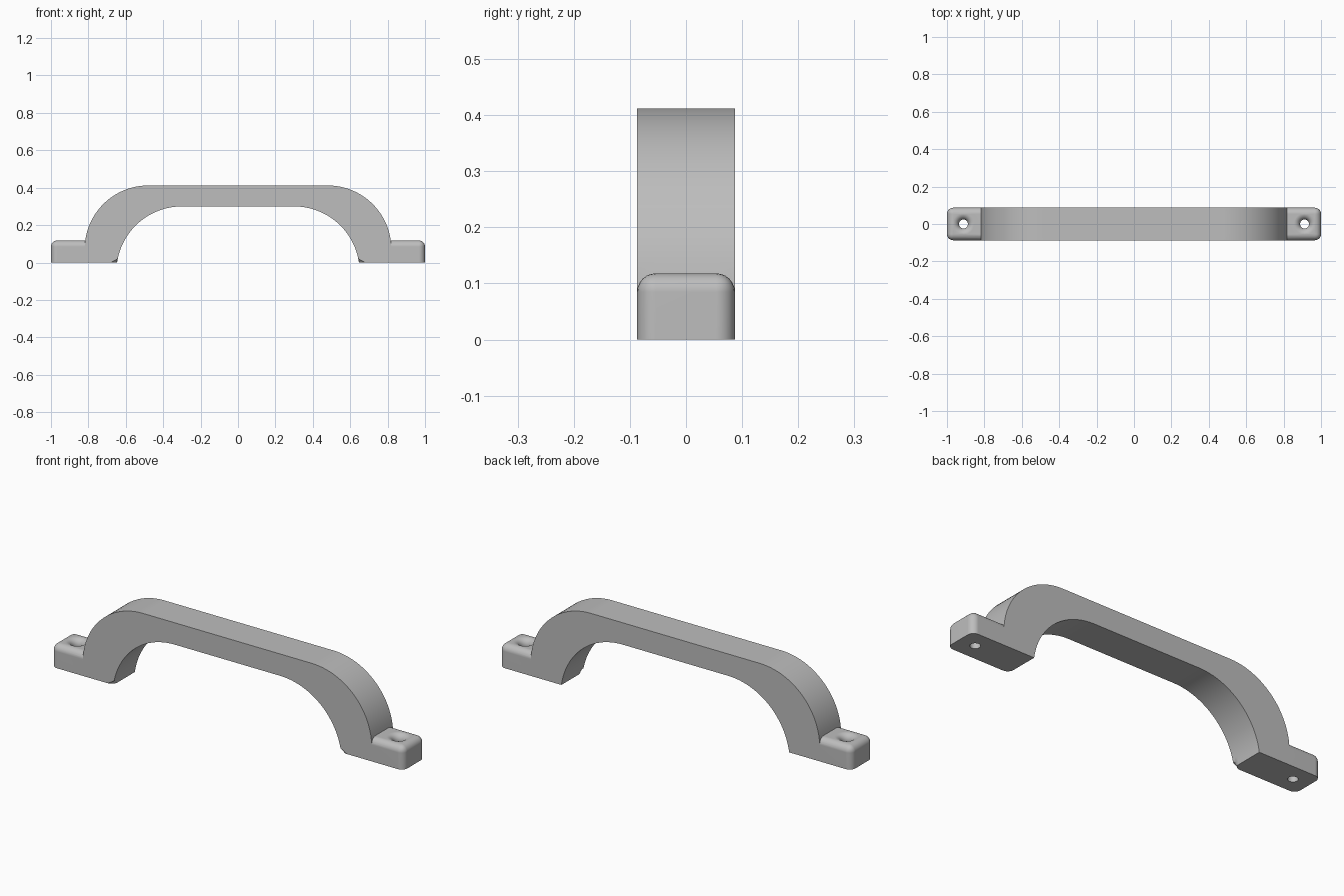
import bpy, bmesh
from math import sin, cos, pi, asin

HALF = 0.087      # half the depth of the handle
FILLET = 0.033    # rounded edge radius
PAD_TOP = 0.118

if "Cube" in bpy.data.objects:
    bpy.data.objects.remove(bpy.data.objects["Cube"], do_unlink=True)

grey = bpy.data.materials.new("satin_grey")
grey.use_nodes = True
colour = (0.51, 0.51, 0.51, 1)
grey.diffuse_color = colour
grey.node_tree.nodes["Principled BSDF"].inputs["Base Color"].default_value = colour


def make_object(name, bm):
    bmesh.ops.recalc_face_normals(bm, faces=bm.faces)
    mesh = bpy.data.meshes.new(name)
    bm.to_mesh(mesh)
    bm.free()
    mesh.materials.append(grey)
    obj = bpy.data.objects.new(name, mesh)
    bpy.context.collection.objects.link(obj)
    return obj


def round_edges(bm, edges):
    bmesh.ops.bevel(bm, geom=edges, offset=FILLET, offset_type='OFFSET',
                    segments=6, profile=0.5, affect='EDGES', clamp_overlap=False)


def arc(cx, cz, r, start, end, steps):
    angles = [start + (end - start) * i / steps for i in range(steps + 1)]
    return [(cx + r * cos(a), cz + r * sin(a)) for a in angles]


def mirrored(half):
    return half + [(-x, z) for x, z in reversed(half)]


def build_grip():
    outer = mirrored([(0.82, 0)] + arc(0.48, 0.072, 0.34, 0, pi / 2, 24))
    inner = mirrored(arc(0.3, -0.05, 0.35, asin(0.05 / 0.35), pi / 2, 24))
    bm = bmesh.new()
    rings = []
    for y in (-HALF, HALF):
        out_v = [bm.verts.new((x, y, z)) for x, z in outer]
        in_v = [bm.verts.new((x, y, z)) for x, z in inner]
        loop = out_v + in_v[::-1]
        bm.faces.new(loop)
        rings.append((out_v, in_v, loop))
    front, back = rings[0][2], rings[1][2]
    for i in range(len(front)):
        j = (i + 1) % len(front)
        bm.faces.new((front[i], front[j], back[j], back[i]))
    # Round both outer edges, and the inner edge at the front only
    chains = (rings[0][0], rings[1][0], rings[0][1])
    edges = [bm.edges.get((a, b)) for c in chains for a, b in zip(c, c[1:])]
    round_edges(bm, edges)
    return make_object("handle", bm)


def build_pad(side):
    bm = bmesh.new()
    bmesh.ops.create_cube(bm, size=1)
    for v in bm.verts:
        v.co.x = side * (0.86 + 0.28 * v.co.x * side)
        v.co.y *= 2 * HALF
        v.co.z = PAD_TOP * (v.co.z + 0.5)
    edges = []
    for e in bm.edges:
        a, b = e.verts[0].co, e.verts[1].co
        at_end = min(abs(a.x), abs(b.x)) > 0.99
        on_top = min(a.z, b.z) > 0.1
        along_x = abs(a.x - b.x) > 0.1
        upright = abs(a.z - b.z) > 0.05
        if (on_top and (at_end or along_x)) or (at_end and upright):
            edges.append(e)
    round_edges(bm, edges)
    return make_object("mounting_pad", bm)


def build_hole(side):
    # Straight shaft that flares out in a rounded lip at the top
    lip = arc(0.024 + FILLET, PAD_TOP - FILLET, FILLET, pi, pi / 2, 6)
    profile = [(0.024, -0.05)] + lip + [(lip[-1][0], 0.2)]
    bm = bmesh.new()
    n = 32
    rings = [[bm.verts.new((side * 0.912 + r * cos(2 * pi * i / n),
                            r * sin(2 * pi * i / n), z)) for i in range(n)]
             for r, z in profile]
    for low, high in zip(rings, rings[1:]):
        for i in range(n):
            j = (i + 1) % n
            bm.faces.new((low[i], low[j], high[j], high[i]))
    bm.faces.new(rings[0])
    bm.faces.new(rings[-1])
    return make_object("screw_hole_cutter", bm)


handle = build_grip()
bpy.ops.object.select_all(action='DESELECT')
handle.select_set(True)
bpy.context.view_layer.objects.active = handle

# Fuse the pads to the grip, then cut the screw holes
for side in (-1, 1):
    for tool, operation in ((build_pad(side), 'UNION'), (build_hole(side), 'DIFFERENCE')):
        mod = handle.modifiers.new("join", 'BOOLEAN')
        mod.operation, mod.object, mod.solver = operation, tool, 'EXACT'
        bpy.ops.object.modifier_apply(modifier=mod.name)
        bpy.data.objects.remove(tool, do_unlink=True)

bpy.ops.object.shade_smooth_by_angle(angle=pi / 6)
weighted = handle.modifiers.new("even_shading", 'WEIGHTED_NORMAL')
weighted.keep_sharp = True
